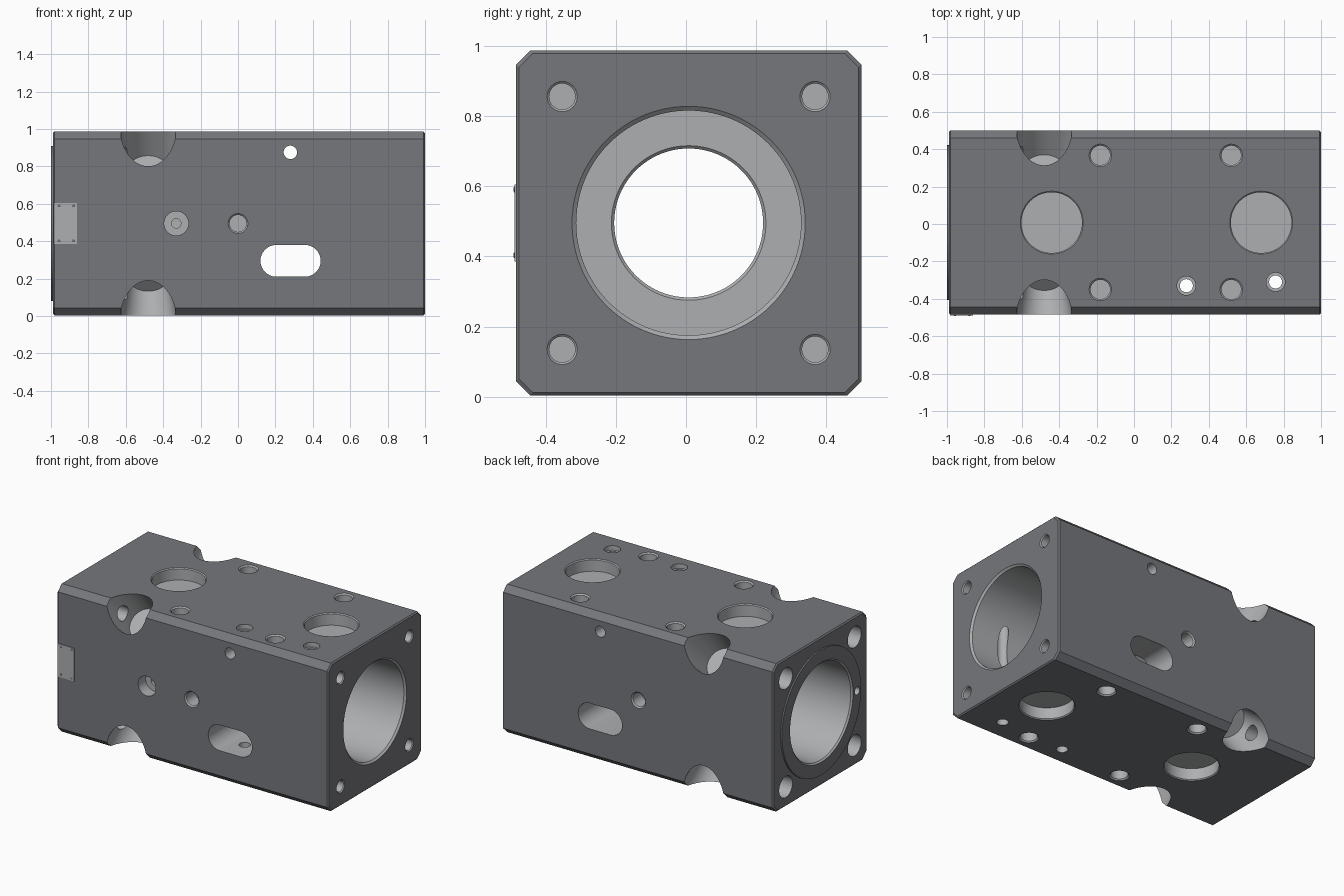
import bpy, bmesh, math
from mathutils import Vector

if "Cube" in bpy.data.objects:
    bpy.data.objects.remove(bpy.data.objects["Cube"])

CY, CZ = 0.0075, 0.495          # bore axis
HY, HZ = 0.4915, 0.491          # half section
Y0, Y1, Z0, Z1 = CY - HY, CY + HY, CZ - HZ, CZ + HZ


def material(name, g):
    m = bpy.data.materials.new(name)
    m.diffuse_color = (*g, 1)
    m.use_nodes = True
    m.node_tree.nodes["Principled BSDF"].inputs["Base Color"].default_value = m.diffuse_color
    return m


PAINT = material("dark_finish", (0.18, 0.185, 0.2))
BARE = material("machined_metal", (0.42, 0.43, 0.44))


def loft(name, rings, mat):
    """Skin a list of equal-length rings and cap both ends."""
    bm = bmesh.new()
    vs = [[bm.verts.new(p) for p in r] for r in rings]
    n = len(rings[0])
    for a, b in zip(vs, vs[1:]):
        for i in range(n):
            j = (i + 1) % n
            bm.faces.new((a[i], a[j], b[j], b[i]))
    bm.faces.new(vs[0])
    bm.faces.new(vs[-1])
    bmesh.ops.recalc_face_normals(bm, faces=bm.faces[:])
    me = bpy.data.meshes.new(name)
    bm.to_mesh(me)
    bm.free()
    me.materials.append(mat)
    ob = bpy.data.objects.new(name, me)
    bpy.context.collection.objects.link(ob)
    return ob


def lathe(name, origin, direction, profile, mat=BARE, n=32):
    """Turn a (depth, radius) profile about a direction."""
    q = Vector(direction).to_track_quat('Z', 'Y')
    rings = [[Vector(origin) + q @ Vector((r * math.cos(math.tau * i / n),
                                           r * math.sin(math.tau * i / n), d))
              for i in range(n)] for d, r in profile]
    return loft(name, rings, mat)


def combine(target, tool, op='DIFFERENCE'):
    m = target.modifiers.new(op, 'BOOLEAN')
    m.operation, m.object, m.solver = op, tool, 'EXACT'
    m.material_mode = 'TRANSFER'
    bpy.context.view_layer.objects.active = target
    bpy.ops.object.modifier_apply(modifier=m.name)
    bpy.data.objects.remove(tool, do_unlink=True)


def drill(origin, direction, profile, n=32):
    # start just outside the surface
    profile = [(-0.05, profile[0][1])] + profile
    combine(body, lathe("cutter", origin, direction, profile, n=n))


def section(x, inset):
    a, b, c = HY - inset, HZ - inset, 0.04
    pts = [(a, b - c), (a - c, b), (c - a, b), (-a, b - c),
           (-a, c - b), (c - a, -b), (a - c, -b), (a, c - b)]
    return [(x, CY + y, CZ + z) for y, z in pts]


# Chamfered block with a raised ring on the left end
body = loft("valve_block", [section(-0.99, 0.008), section(-0.982, 0),
                            section(0.992, 0), section(1.0, 0.008)], PAINT)
combine(body, lathe("end_ring", (-1, CY, CZ), (1, 0, 0),
                    [(0, 0.415), (0.05, 0.415)], PAINT, 96), 'UNION')

# Main bore with a narrow neck in the middle
drill((1, CY, CZ), (-1, 0, 0),
      [(0, 0.332), (0.012, 0.32), (0.92, 0.32), (0.92, 0.22), (0.928, 0.212),
       (1.092, 0.212), (1.1, 0.22), (1.1, 0.32), (1.99, 0.32), (2.0, 0.33), (2.05, 0.33)], 96)

for sy in (-1, 1):
    for sz in (-1, 1):
        y, z = CY + sy * 0.36, CZ + sz * 0.36
        # End bolt holes, the left ones opening into the corner pockets
        drill((1, y, z), (-1, 0, 0), [(0, 0.043), (0.006, 0.037), (0.2, 0.037)])
        drill((-0.99, y, z), (1, 0, 0), [(0, 0.07), (0.1, 0.07), (0.1, 0.048), (0.47, 0.048)])
        # Tapered pockets across the long edges
        drill((-0.48, CY + sy * HY, CZ + sz * HZ), (0, -sy, -sz),
              [(-0.04, 0.156), (0.29, 0.108)], 48)

for z, dz in ((Z1, -1), (Z0, 1)):
    # Round ports on top and bottom
    for x in (-0.44, 0.68):
        drill((x, CY, z), (0, 0, dz), [(0, 0.168), (0.006, 0.162), (0.08, 0.162)], 64)
    # Blind mounting holes
    for x in (-0.18, 0.52):
        for y in (-0.35, 0.367):
            drill((x, y, z), (0, 0, dz), [(0, 0.06), (0.008, 0.052), (0.12, 0.052)])

# Vertical through holes, counterbored at the top
for x, y in ((0.28, -0.33), (0.757, -0.31)):
    drill((x, y, Z1), (0, 0, -1), [(0, 0.05), (0.03, 0.05), (0.03, 0.035), (1.05, 0.035)])

# Side ports front and back
for y, dy in ((Y0, 1), (Y1, -1)):
    drill((0, y, 0.495), (0, dy, 0), [(0, 0.053), (0.008, 0.045), (0.1, 0.045)])
drill((-0.33, Y0, 0.495), (0, 1, 0),
      [(0, 0.065), (0.08, 0.065), (0.08, 0.025), (0.2, 0.025)])

# Cross hole, and small dowel hole in the end ring
drill((0.28, Y0, 0.875), (0, 1, 0), [(0, 0.036), (1.05, 0.036)])
drill((-1, CY - 0.374, CZ), (1, 0, 0), [(0, 0.026), (0.08, 0.026)])

# Slot through both sides
slot = []
for cx, start in ((0.357, -90), (0.205, 90)):
    for i in range(17):
        a = math.radians(start + i * 180 / 16)
        slot.append((cx + 0.085 * math.cos(a), 0.295 + 0.085 * math.sin(a)))
combine(body, loft("slot", [[(x, y, z) for x, z in slot] for y in (-0.6, 0.6)], BARE))

# Thin plate with four rivets on the front
plate = loft("side_plate", [[(x, y, z) for x, z in ((-0.985, 0.385), (-0.862, 0.385),
                                                    (-0.862, 0.605), (-0.985, 0.605))]
                            for y in (Y0 - 0.004, Y0 + 0.002)], BARE)
parts = [body, plate]
for x in (-0.957, -0.88):
    for z in (0.403, 0.59):
        parts.append(lathe("plate_rivet", (x, Y0 - 0.007, z), (0, 1, 0),
                           [(0, 0.005), (0.002, 0.008), (0.006, 0.008)], PAINT, 16))

# Smooth walls, crisp edges
for ob in parts:
    ob.select_set(True)
bpy.context.view_layer.objects.active = body
bpy.ops.object.shade_smooth_by_angle(angle=math.radians(25))
